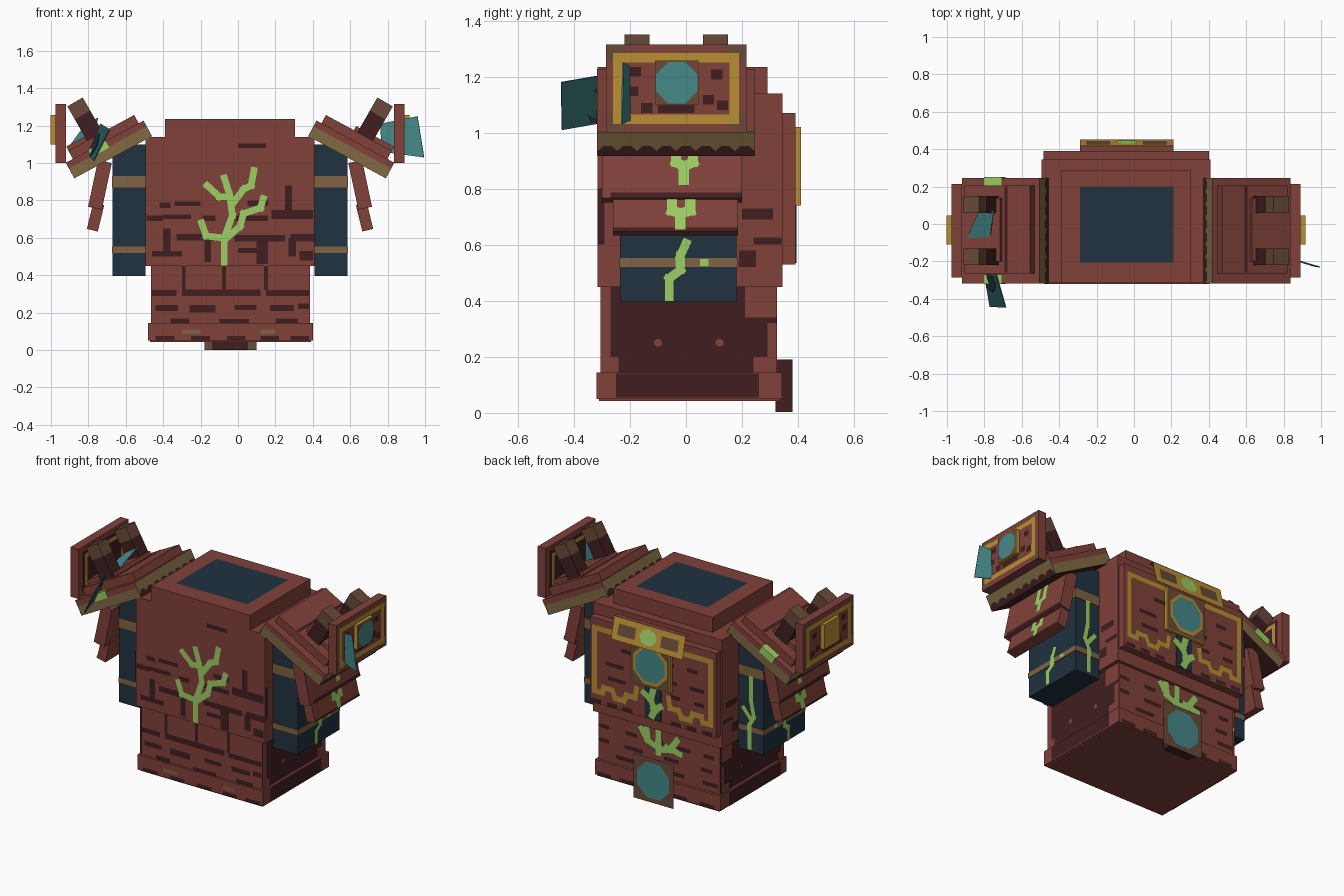
import bpy, bmesh, math, random
from mathutils import Vector

if "Cube" in bpy.data.objects:
    bpy.data.objects.remove(bpy.data.objects["Cube"])

random.seed(4)
SRGB = {"red": (129, 65, 58), "dark_red": (65, 31, 32), "navy": (32, 50, 64), "olive": (128, 106, 68),
        "brown": (106, 74, 56), "gold": (184, 143, 52), "teal": (69, 137, 137), "green": (158, 206, 100),
        "dark_teal": (44, 93, 93), "tan": (128, 99, 66)}
MATS = {}
for key, rgb in SRGB.items():
    m = bpy.data.materials.new(key)
    m.diffuse_color = [((c / 255 + .055) / 1.055) ** 2.4 for c in rgb] + [1]
    m.use_nodes = True
    m.node_tree.nodes["Principled BSDF"].inputs["Base Color"].default_value = m.diffuse_color
    MATS[key] = m
CX = -.0425  # symmetry plane of the body


def finish(name, bm, mats):
    me = bpy.data.meshes.new(name)
    bm.to_mesh(me)
    bm.free()
    for k in mats:
        me.materials.append(MATS[k])
    ob = bpy.data.objects.new(name, me)
    bpy.context.collection.objects.link(ob)
    return ob


def box(name, x, y, z, mat, f=Vector, sides=None):
    """Box from ranges, mapped by f; sides=(axis, material) recolours the faces along a local axis."""
    bm = bmesh.new()
    bmesh.ops.create_cube(bm, size=1)
    bm.normal_update()
    if sides:
        for fc in bm.faces:
            fc.material_index = int(abs(fc.normal[sides[0]]) > .5)
    for v in bm.verts:
        v.co = f([r[0] if c < 0 else r[1] for r, c in zip((x, y, z), v.co)])
    bmesh.ops.recalc_face_normals(bm, faces=bm.faces)
    return finish(name, bm, [mat] + ([sides[1]] if sides else []))


def plates(name, polys, mat, f, out):
    """Flat painted shapes: 2D polygons mapped to 3D by f, facing out."""
    bm = bmesh.new()
    for poly in polys:
        fc = bm.faces.new([bm.verts.new(f(p)) for p in poly])
        fc.normal_update()
        if fc.normal.dot(Vector(out)) < 0:
            fc.normal_flip()
    return finish(name, bm, [mat])


def rect(a0, b0, a1, b1):
    return [(a0, b0), (a1, b0), (a1, b1), (a0, b1)]


def frame(a0, b0, a1, b1, w):
    return [rect(a0, b0, a1, b0 + w), rect(a0, b1 - w, a1, b1),
            rect(a0, b0 + w, a0 + w, b1 - w), rect(a1 - w, b0 + w, a1, b1 - w)]


def stroke(pts, w):
    out = []
    for p, q in zip(pts, pts[1:]):
        p, q = Vector(p), Vector(q)
        d = (q - p).normalized() * w / 2
        n = Vector((-d.y, d.x))
        out.append([p - d + n, p - d - n, q + d - n, q + d + n])
    return out


def octagon(a, b, r):
    return [(a + r * math.cos(math.pi * (i + .5) / 4), b + r * math.sin(math.pi * (i + .5) / 4)) for i in range(8)]


def on_y(y):
    return lambda p: Vector((p[0], y, p[1]))


def on_x(x, s=1):
    return lambda p: Vector((CX + s * (x - CX), p[0], p[1]))


def tilted(ox, oz, angle, s):
    """Frame tilted in the xz plane: local x runs along the slope, local z along its normal."""
    c, k = math.cos(angle), math.sin(angle)
    return lambda p: Vector((CX + s * (ox + p[0] * c - p[2] * k - CX), p[1], oz + p[0] * k + p[2] * c))


FRONT, BACK = (0, -1, 0), (0, 1, 0)

# Torso
box("torso", (-.495, .41), (-.315, .345), (.45, 1.14), "red")
box("collar", (-.39, .305), (-.315, .29), (1.14, 1.235), "red")
plates("neck_opening", [rect(-.29, -.205, .21, .2)], "navy", lambda p: Vector((*p, 1.238)), (0, 0, 1))
box("waist", (-.465, .385), (-.305, .325), (.14, .45), "red", sides=(0, "dark_red"))
box("hem", (-.48, .4), (-.32, .342), (.05, .145), "red")
box("hem_underside", (-.47, .39), (-.31, .335), (.042, .05), "red")
box("back_panel", (-.485, .4), (.345, .39), (.53, 1.07), "red")

# Brick mortar on the front
upper = [(-.49, .69, -.4, .72), (-.42, .76, -.36, .79), (-.4, .7, -.25, .725), (-.19, .69, -.12, .72),
         (-.03, .69, .16, .72), (.18, .7, .4, .75), (-.33, .585, -.06, .62), (-.02, .58, .25, .615),
         (.28, .58, .41, .62), (-.4, .52, -.36, .65), (-.18, .47, -.145, .6), (.1, .46, .16, .6),
         (.27, .5, .31, .6), (-.46, .5, -.3, .53), (.0, .52, .1, .545), (.25, .73, .29, .88),
         (.0, 1.08, .15, 1.105), (.05, .77, .16, .8), (-.34, .77, -.2, .795), (.33, .48, .4, .53)]
plates("torso_mortar", [rect(*r) for r in upper], "dark_red", on_y(-.318), FRONT)
lower = [(-.46, .29, -.33, .32), (-.3, .29, .12, .325), (.15, .29, .38, .32), (-.3, .32, -.28, .45),
         (-.085, .32, -.065, .45), (.14, .32, .16, .45), (-.44, .21, -.32, .24), (-.26, .2, -.12, .24),
         (-.02, .215, .1, .24), (.17, .21, .3, .24), (-.36, .145, -.26, .17), (-.1, .145, .06, .165),
         (.2, .145, .32, .17), (.32, .22, .38, .25)]
plates("waist_mortar", [rect(*r) for r in lower], "dark_red", on_y(-.308), FRONT)
for y, side in ((-.323, FRONT), (.345, BACK)):
    plates("hem_stain", [rect(x, .052, x + .1, .075) for x in (-.44, -.25, -.06, .12, .28)], "dark_red", on_y(y), side)
plates("hem_lichen", [rect(-.3, .085, -.2, .11), rect(.12, .085, .2, .11)], "tan", on_y(-.323), FRONT)


def random_bricks(name, x0, x1, rows, y):
    shapes = []
    for z in rows:
        x = x0 + random.uniform(0, .08)
        while x < x1 - .05:
            e = min(x + random.uniform(.06, .14), x1)
            shapes.append(rect(x, z, e, z + .025))
            x = e + random.uniform(.06, .16)
    plates(name, shapes, "dark_red", on_y(y), BACK)


random_bricks("back_panel_mortar", -.42, .34, (.7, .79, .9), .393)
random_bricks("back_waist_mortar", -.46, .38, (.18, .26, .35), .328)
plates("back_panel_edge", [rect(x, .535, x + .07, .56) for x in (-.46, -.35, -.24, .1, .21, .32)],
       "dark_red", on_y(.393), BACK)

# Vine on the front
vine = [[(-.073, .47), (-.073, .6), (-.03, .72), (-.045, .83), (-.073, .92)],
        [(-.08, .6), (-.17, .61), (-.195, .68)], [(-.06, .6), (.01, .66), (.03, .73), (.12, .76), (.135, .81)],
        [(-.05, .82), (-.1, .82), (-.165, .88)], [(-.03, .78), (.03, .86), (.07, .88), (.085, .96)]]
plates("front_vine", [q for line in vine for q in stroke(line, .036)], "green", on_y(-.321), FRONT)

# Back ornaments: gold piping, gem plate, tilted crest and hanging flap
for s in (1, -1):
    line = [(.06, 1.01), (.365, 1.01), (.365, .61), (.31, .61), (.3, .645), (.24, .645), (.22, .6), (.16, .6),
            (.14, .64), (.08, .64), (.07, .7)]
    plates("gold_piping", [[(CX + s * (x - CX), z) for x, z in q] for q in stroke(line, .034)],
           "gold", on_y(.396), BACK)
box("back_sash", (-.1, .015), (.385, .395), (.535, .76), "navy")
box("waist_sash", (-.1, .015), (.32, .33), (.45, .53), "navy")
box("gem_plate", (-.18, .1), (.39, .411), (.74, 1.02), "gold")
plates("gem_setting", [rect(-.175, .745, .095, 1.015)], "brown", on_y(.414), BACK)
plates("gem_rim", [octagon(-.04, .88, .13)], "gold", on_y(.417), BACK)
plates("gem", [octagon(-.04, .88, .11)], "teal", on_y(.42), BACK)


def crest(o):
    return lambda p: Vector((p[0], .45 - p[1] * .032 + o, 1.0 + p[1] * .135 + o * .3))


plates("crest", [rect(-.29, 0, .21, 1)], "brown", crest(0), BACK)
plates("crest_back", [rect(-.29, 0, .21, 1)], "red", crest(-.002), FRONT)
plates("crest_top", [rect(-.29, .385, .21, .418)], "red", lambda p: Vector((*p, 1.135)), (0, 0, 1))
plates("crest_border", frame(-.29, 0, .21, 1, .04) + [rect(-.29, .74, .21, .97), rect(-.25, .03, .17, .24),
       rect(-.13, .24, .05, .74)], "gold", crest(.002), BACK)
plates("crest_leaf", [[(-.04 + .06 * math.cos(a * math.pi / 4), .5 + .36 * math.sin(a * math.pi / 4))
       for a in range(8)]], "green", crest(.004), BACK)
box("flap_core", (-.135, .05), (.32, .38), (.003, .19), "dark_red")
plates("flap", [rect(-.18, 0, .1, .28)], "brown", on_y(.384), BACK)
plates("flap_lining", [rect(-.18, 0, .1, .28)], "brown", on_y(.382), FRONT)
plates("flap_gem", [octagon(-.04, .14, .122)], "teal", on_y(.387), BACK)
back_vine = [[(-.04, .3), (-.04, .45)], [(-.04, .32), (-.12, .34), (-.17, .41)], [(-.04, .33), (.04, .36), (.08, .42)],
             [(-.1, .35), (-.19, .33)], [(.03, .36), (.04, .43)]]
plates("waist_vine", [q for p in back_vine for q in stroke(p, .044)], "green", on_y(.334), BACK)
high_vine = [[(-.04, .56), (-.06, .6), (-.03, .66), (-.05, .73)], [(-.05, .6), (-.1, .63)], [(-.03, .66), (.02, .69)]]
plates("panel_vine", [q for p in high_vine for q in stroke(p, .042)], "green", on_y(.398), BACK)

# Paired parts: arms, sleeves, shoulder guards
for s in (1, -1):
    tag, out = ("right_" if s > 0 else "left_"), (s, 0, 0)
    mir = tilted(0, 0, 0, s)
    # Worn edges on the waist and hem
    plates(tag + "waist_edges", [rect(-.305, .14, -.24, .2), rect(-.305, .2, -.27, .45), rect(.24, .14, .325, .2),
           rect(.29, .2, .325, .32), rect(.21, .34, .325, .45), octagon(-.1, .25, .015), octagon(.12, .25, .015)],
           "red", on_x(.388, s), out)
    plates(tag + "hem_shade", [rect(-.25, .055, .26, .14)], "dark_red", on_x(.403, s), out)
    plates(tag + "torso_stains", [rect(.2, .69, .31, .73), rect(.24, .6, .34, .625), rect(.19, .52, .25, .58),
           rect(-.315, .6, -.29, .8)], "dark_red", on_x(.413, s), out)
    # Cloth arm with bands
    box(tag + "arm", (.41, .585), (-.235, .18), (.395, 1.1), "navy", mir)
    for z0, z1 in ((.52, .553), (.87, .93)):
        box(tag + "arm_band", (.41, .588), (-.238, .183), (z0, z1), "tan", mir)
    arm_vine = stroke([(-.06, .415), (-.06, .48), (-.02, .51), (-.02, .56), (0, .605)], .034) + [rect(.05, .525, .08, .55)]
    plates(tag + "arm_vine", arm_vine, "green", on_x(.592, s), out)
    rear_vine = stroke([(.49, .42), (.49, .56), (.52, .62), (.5, .72), (.5, .86)], .03) + stroke([(.5, .6), (.45, .66)], .03)
    plates(tag + "arm_rear_vine", rear_vine, "green", lambda p: mir((p[0], .187, p[1])), BACK)
    # Two overlapping sleeve plates hanging outwards
    up, low = tilted(.59, 1.0, .21, s), tilted(.635, .755, .24, s)
    box(tag + "upper_sleeve", (0, .075), (-.30, .2), (-.255, 0), "red", up)
    box(tag + "lower_sleeve", (0, .06), (-.26, .185), (-.125, .02), "red", low)
    plates(tag + "sleeve_shadow", [rect(-.27, -.255, .2, -.235)], "dark_red", lambda p: up((.078, *p)), out)
    plates(tag + "lower_sleeve_shadow", [rect(-.26, -.125, .185, -.112)], "dark_red", lambda p: low((.063, *p)), out)
    plates(tag + "sleeve_vine", stroke([(-.008, -.19), (-.008, -.14), (-.035, -.125), (-.035, -.05)], .036)
           + stroke([(-.008, -.14), (.025, -.125), (.025, -.05)], .036), "green", lambda p: up((.079, *p)), out)
    plates(tag + "lower_sleeve_vine", stroke([(-.02, -.1), (-.02, -.06), (-.05, -.05), (-.05, 0)], .037)
           + stroke([(-.02, -.06), (.015, -.05), (.015, 0)], .037), "green", lambda p: low((.064, *p)), out)
    # Sloping shoulder guard in layers
    g = tilted(.42, 1.227, -.497, s)
    box(tag + "guard_trim", (0, .473), (-.317, .247), (-.095, -.035), "olive", g, sides=(2, "dark_red"))
    box(tag + "guard_slab", (0, .473), (-.317, .247), (-.035, 0), "red", g, sides=(0, "olive"))
    box(tag + "guard_step", (.03, .43), (-.265, .205), (0, .05), "red", g)
    box(tag + "guard_top", (.2, .43), (-.2, .14), (.05, .075), "red", g)
    plates(tag + "guard_slit", [rect(.165, -.26, .185, .2)], "dark_red", lambda p: g((*p, .053)), (0, 0, 1))
    for end, dirn in ((-.003, (-s, 0, 0)), (.476, out)):
        plates(tag + "guard_scallops", [[(y, -.094), (y + .07, -.094), (y + .07, -.075), (y + .05, -.055),
               (y + .02, -.055), (y, -.075)] for y in [-.315 + .07 * i for i in range(8)]],
               "dark_red", lambda p: g((end, *p)), dirn)
    # Upright ornamented plate
    box(tag + "ear_plate", (.835, .89), (-.285, .215), (1.0, 1.315), "red", mir)
    plates(tag + "ear_corners", [rect(y, z, y + .07, z + .06) for y in (-.283, .143) for z in (1.01, 1.253)],
           "brown", on_x(.892, s), out)
    plates(tag + "ear_spots", [rect(y, z, y + .04, z + .035) for y, z in
           ((-.21, 1.13), (-.16, 1.07), (.06, 1.1), (.09, 1.19), (-.2, 1.2), (.11, 1.08))]
           + [rect(-.1, 1.07, .03, 1.098)], "dark_red", on_x(.893, s), out)
    plates(tag + "ear_frame", frame(-.26, 1.03, .19, 1.285, .034), "gold", on_x(.895, s), out)
    plates(tag + "ear_lining", [rect(-.25, 1.03, .18, 1.285)], "dark_red", on_x(.832, s), (-s, 0, 0))
    plates(tag + "ear_lining_frame", frame(-.23, 1.05, .16, 1.265, .025), "gold", on_x(.829, s), (-s, 0, 0))
    box(tag + "ear_gem_plate", (.89, .917), (-.11, .045), (1.1, 1.257), "gold", mir)
    if s > 0:
        plates(tag + "ear_gem_setting", [rect(-.108, 1.102, .043, 1.255)], "brown", on_x(.919, s), out)
        plates(tag + "ear_gem", [octagon(-.033, 1.178, .08)], "teal", on_x(.922, s), out)
    # Pairs of slanted pegs
    h = tilted(.745, 1.35, -.52, s)
    for y0 in (-.22, .06):
        box(tag + "peg", (0, .095), (y0, y0 + .09), (-.23, -.08), "dark_red", h)
        box(tag + "peg_cap", (0, .095), (y0, y0 + .09), (-.08, 0), "brown", h)

# Moss tufts on the left guard
gl = tilted(.42, 1.227, -.497, -1)
for y0 in (-.32, .205):
    box("moss", (.23, .335), (y0, y0 + .046), (-.04, .004), "green", gl)


# Feathers: thin skewed blades, some with a dark marking on both sides
def feather(name, a, b, c, d, mat, marks=()):
    a, b, c, d = map(Vector, (a, b, c, d))
    f = lambda p: (a.lerp(b, p[0])).lerp(d.lerp(c, p[0]), p[1])
    parts = [("_blade", [rect(0, 0, 1, 1)], mat, .005)] + ([("_marking", marks, "navy", .009)] if marks else [])
    for part, polys, m, t in parts:
        sol = plates(name + part, polys, m, f, FRONT).modifiers.new("thickness", "SOLIDIFY")
        sol.thickness, sol.offset = t, 0


feather("right_feather", (.77, -.165, 1.06), (.995, -.23, 1.03), (.96, -.225, 1.25), (.76, -.16, 1.21), "teal")
feather("left_side_feather", (-.80, -.27, 1.04), (-.77, -.443, 1.01), (-.685, -.446, 1.18), (-.735, -.27, 1.21),
        "dark_teal", [[(.02, .05), (.4, .05), (.55, .4), (.3, .75), (.02, .6)]])
feather("left_top_feather", (-.90, -.09, 1.09), (-.77, -.08, 1.16), (-.75, .07, 1.24), (-.82, .09, 1.2), "teal")
